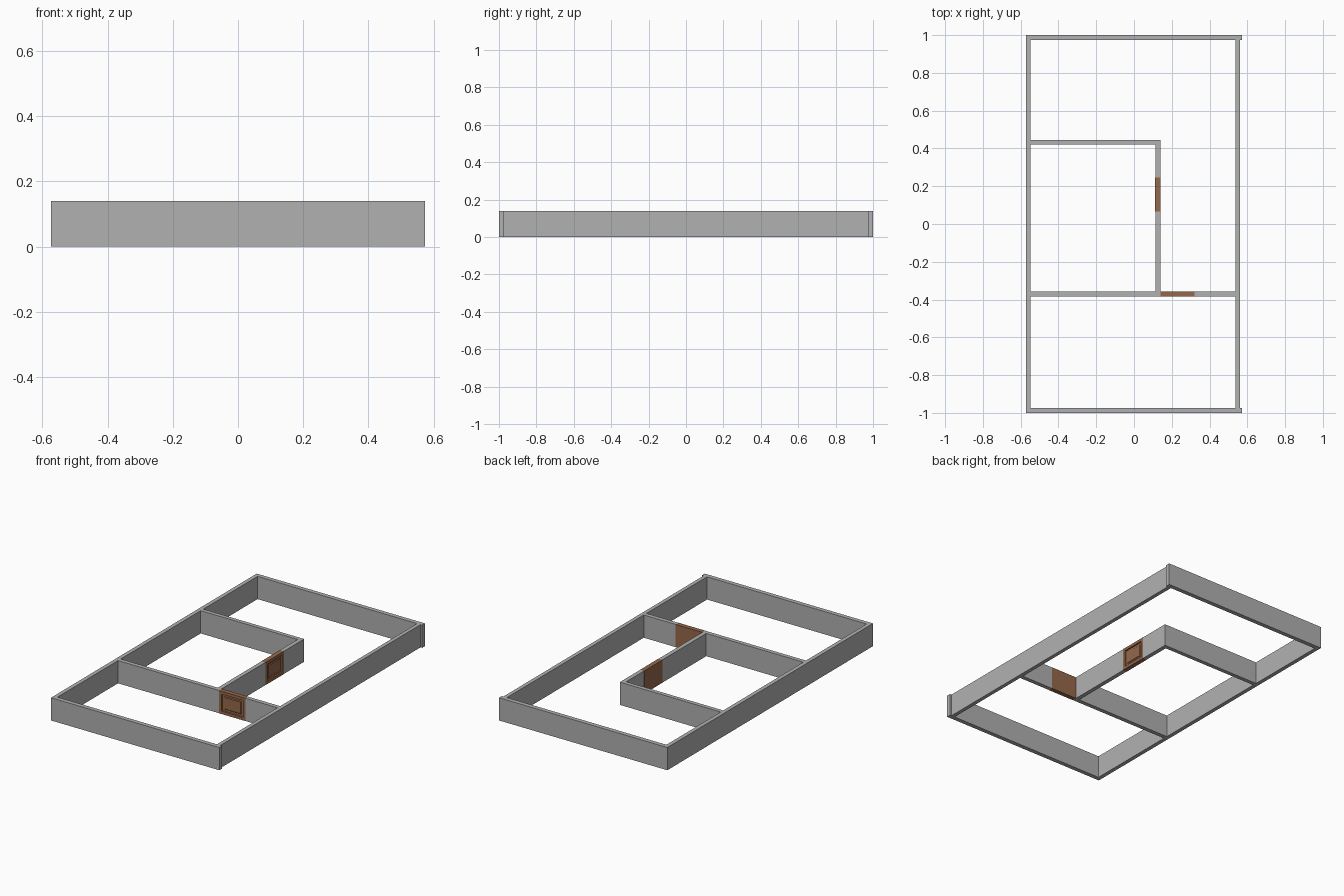
import bpy
import bmesh
from mathutils import Vector

cube = bpy.data.objects.get("Cube")
if cube:
    bpy.data.objects.remove(cube, do_unlink=True)

HEIGHT = 0.14


def make_material(name, rgb):
    mat = bpy.data.materials.new(name)
    mat.use_nodes = True
    mat.diffuse_color = (*rgb, 1)
    mat.node_tree.nodes["Principled BSDF"].inputs["Base Color"].default_value = (*rgb, 1)
    return mat


wall_grey = make_material("wall grey", (0.44, 0.44, 0.44))
door_brown = make_material("door brown", (0.30, 0.138, 0.072))


def block(name, x0, x1, y0, y1, mat, panel_side=None):
    """Full-height box; panel_side is the direction of a face that gets a sunk panel."""
    bm = bmesh.new()
    bmesh.ops.create_cube(bm, size=1)
    for v in bm.verts:
        v.co = Vector((x0 if v.co.x < 0 else x1,
                       y0 if v.co.y < 0 else y1,
                       0 if v.co.z < 0 else HEIGHT))
    bm.normal_update()
    if panel_side:
        face = [f for f in bm.faces if f.normal.dot(Vector(panel_side)) > 0.9]
        # frame, sunk groove, then a raised centre panel
        for thickness, depth in ((0.018, 0), (0.001, -0.008), (0.012, 0), (0.004, 0.004)):
            bmesh.ops.inset_region(bm, faces=face, thickness=thickness, depth=depth,
                                   use_even_offset=True)
    mesh = bpy.data.meshes.new(name)
    bm.to_mesh(mesh)
    bm.free()
    mesh.materials.append(mat)
    obj = bpy.data.objects.new(name, mesh)
    bpy.context.collection.objects.link(obj)
    return obj


# Walls: name, x range, y range
walls = [
    ("front_wall", -0.573, 0.573, -1.0, -0.973),
    ("back_wall", -0.573, 0.573, 0.973, 1.0),
    ("right_wall", -0.573, -0.548, -0.973, 0.973),
    ("left_wall", 0.538, 0.562, -0.973, 0.973),
    ("divider_wall_long", -0.548, 0.14, -0.384, -0.358),
    ("divider_wall_short", 0.32, 0.538, -0.384, -0.358),
    ("room_back_wall", -0.548, 0.139, 0.42, 0.445),
    ("room_side_wall_front", 0.113, 0.139, -0.358, 0.067),
    ("room_side_wall_back", 0.113, 0.139, 0.246, 0.42),
]
for wall in walls:
    block(*wall, wall_grey)

# Doors filling the gaps in the inner walls
block("divider_door", 0.14, 0.32, -0.385, -0.357, door_brown, (0, -1, 0))
block("room_door", 0.112, 0.14, 0.067, 0.246, door_brown, (1, 0, 0))
